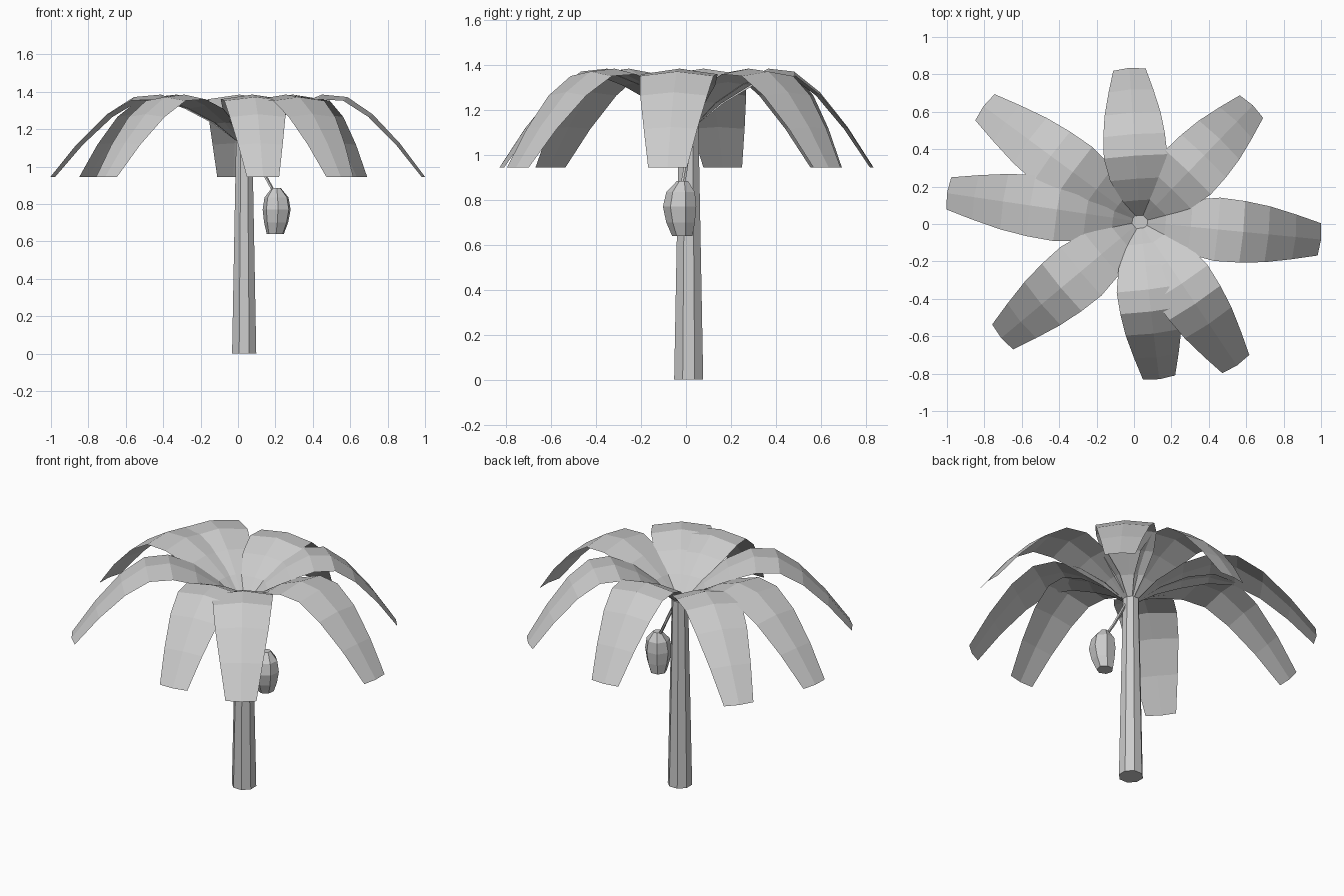
import bpy
import bmesh
from math import cos, sin, pi
from mathutils import Vector

cube = bpy.data.objects.get("Cube")
if cube:
    bpy.data.objects.remove(cube, do_unlink=True)

grey = bpy.data.materials.new("plain grey")
grey.use_nodes = True
colour = (0.6, 0.6, 0.6, 1)
grey.diffuse_color = colour
grey.node_tree.nodes["Principled BSDF"].inputs["Base Color"].default_value = colour


def finish(bm, name):
    mesh = bpy.data.meshes.new(name)
    bm.to_mesh(mesh)
    bm.free()
    mesh.materials.append(grey)
    obj = bpy.data.objects.new(name, mesh)
    bpy.context.collection.objects.link(obj)
    return obj


def loft(name, rings, sides, turn=0.0):
    """Closed tube through rings of (centre, radius)."""
    bm = bmesh.new()
    loops = []
    for centre, radius in rings:
        angles = [turn + 2 * pi * i / sides for i in range(sides)]
        loops.append([bm.verts.new(Vector(centre) + radius * Vector((cos(a), sin(a), 0)))
                      for a in angles])
    for low, high in zip(loops, loops[1:]):
        for i in range(sides):
            j = (i + 1) % sides
            bm.faces.new((low[i], low[j], high[j], high[i]))
    bm.faces.new(loops[0][::-1])
    bm.faces.new(loops[-1])
    bmesh.ops.recalc_face_normals(bm, faces=bm.faces)
    return finish(bm, name)


CENTRE = Vector((0.033, 0.012, 0))

# Arching leaf: fraction of reach, ridge height, half width, edge droop
LEAF = [(0.035, 1.135, 0.018, 0.0), (0.14, 1.235, 0.085, 0.005),
        (0.28, 1.325, 0.145, 0.015), (0.43, 1.385, 0.17, 0.025),
        (0.57, 1.372, 0.165, 0.02), (0.71, 1.28, 0.15, 0.015),
        (0.86, 1.125, 0.12, 0.008), (1.0, 0.945, 0.087, 0.0)]


def leaf(name, tip):
    reach = Vector((tip[0], tip[1], 0)) - CENTRE
    along = reach.normalized()
    across = Vector((-along.y, along.x, 0))
    bm = bmesh.new()
    rows = []
    for part, height, half, droop in LEAF:
        ridge = CENTRE + reach * part + Vector((0, 0, height))
        edge = ridge - along * 0.01 * part - Vector((0, 0, droop))
        rows.append([bm.verts.new(p) for p in
                     (edge - across * half, ridge, edge + across * half)])
    for a, b in zip(rows, rows[1:]):
        for i in range(2):
            bm.faces.new((a[i], b[i], b[i + 1], a[i + 1]))
    finish(bm, name)


# Trunk
loft("trunk", [(CENTRE, 0.07), (CENTRE + Vector((0, 0, 1.14)), 0.047)], 8, pi / 8)

# Crown of leaves, placed by tip
TIPS = [(-0.025, 0.835), (0.635, 0.635), (1.0, -0.083), (0.55, -0.757),
        (0.135, -0.83), (-0.71, -0.61), (-1.0, 0.165), (-0.805, 0.63)]
for number, tip in enumerate(TIPS, 1):
    leaf(f"leaf_{number}", tip)

# Hanging fruit and its stalk
loft("fruit", [((0.2, -0.015, 0.64), 0.047), ((0.205, -0.022, 0.7), 0.066),
               ((0.208, -0.026, 0.77), 0.077), ((0.207, -0.022, 0.835), 0.066),
               ((0.205, -0.015, 0.885), 0.025)], 7, 0.3)
loft("fruit_stalk", [((0.2, -0.018, 0.85), 0.01), ((0.145, 0.0, 0.95), 0.01),
                     ((0.055, 0.01, 1.13), 0.01)], 5)
